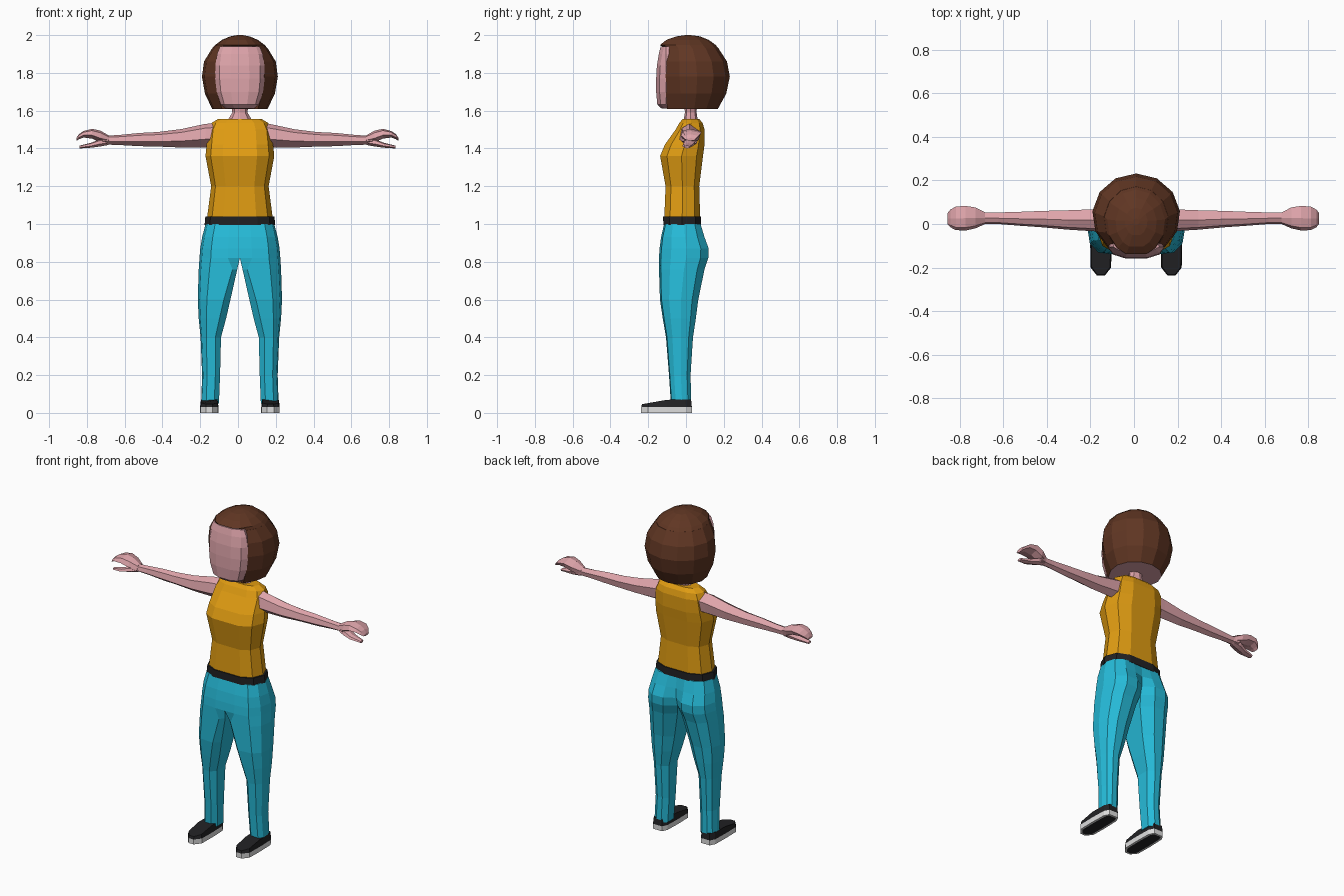
import bpy, bmesh, math

if "Cube" in bpy.data.objects:
    bpy.data.objects.remove(bpy.data.objects["Cube"])

CX = 0.01  # body centre line


def material(name, r, g, b):
    m = bpy.data.materials.new(name)
    lin = [((c / 255 + 0.055) / 1.055) ** 2.4 for c in (r, g, b)]
    m.diffuse_color = (*lin, 1)
    m.use_nodes = True
    m.node_tree.nodes["Principled BSDF"].inputs["Base Color"].default_value = m.diffuse_color
    return m


SKIN = material("skin", 222, 164, 170)
SHIRT = material("mustard", 224, 156, 18)
PANTS = material("turquoise", 38, 188, 218)
HAIR = material("brown", 96, 54, 35)
BLACK = material("black", 34, 34, 36)
WHITE = material("white", 222, 222, 222)


def loft(name, rings, mats, mirror=False, x=CX, paint=None):
    """Skin a list of equal-length point rings, cap both ends, optionally mirror."""
    bm = bmesh.new()
    vs = [[bm.verts.new(p) for p in ring] for ring in rings]
    n = len(rings[0])
    for a, b in zip(vs, vs[1:]):
        for i in range(n):
            j = (i + 1) % n
            bm.faces.new((a[i], a[j], b[j], b[i]))
    bm.faces.new(vs[0])
    bm.faces.new(vs[-1])
    if mirror:  # open the mesh along the centre seam
        seam = [f for f in bm.faces if all(abs(v.co.x) < 1e-4 for v in f.verts)]
        bmesh.ops.delete(bm, geom=seam, context='FACES')
    bmesh.ops.remove_doubles(bm, verts=bm.verts, dist=1e-5)
    bmesh.ops.recalc_face_normals(bm, faces=bm.faces)
    bm.normal_update()
    if paint:
        paint(bm)
    me = bpy.data.meshes.new(name)
    bm.to_mesh(me)
    bm.free()
    for m in mats:
        me.materials.append(m)
    ob = bpy.data.objects.new(name, me)
    ob.location.x = x
    bpy.context.collection.objects.link(ob)
    if mirror:
        mod = ob.modifiers.new("mirror", 'MIRROR')
        mod.merge_threshold = 0.0005
    return ob


def torso_ring(z, w, yf, yb):
    d = yb - yf
    half = [(.5, yf), (.85, yf + .16 * d), (1, yf + .5 * d), (.85, yb - .15 * d), (.45, yb)]
    pts = [(w * u, y, z) for u, y in half]
    return [(0, yf, z)] + pts + [(0, yb, z)] + [(-a, b, c) for a, b, c in reversed(pts)]


# Sleeveless top and belt
loft("top", [torso_ring(*r) for r in (
    (1.03, .174, -.115, .075), (1.2, .152, -.108, .07), (1.36, .182, -.137, .09),
    (1.42, .176, -.112, .098), (1.5, .167, -.055, .098), (1.535, .15, -.035, .088),
    (1.556, .115, -.018, .07))], [SHIRT])
loft("belt", [torso_ring(*r) for r in (
    (.995, .187, -.12, .08), (1.04, .183, -.121, .08))], [BLACK])


# Trousers: one leg and half of the hips, mirrored
def leg_ring(z, xi, xo, yf, yb, cf, cb):
    w, d = xo - xi, yb - yf
    return [(xi, yf + cf, z), (xi + max(cf, .3 * w * (cf == 0)), yf, z),
            (xo - .28 * w, yf + .04 * d, z), (xo - .06 * w, yf + .24 * d, z),
            (xo, yf + .55 * d, z), (xo - .1 * w, yb - .16 * d, z),
            (xo - .35 * w, yb, z), (xi + max(cb, .3 * w), yb, z), (xi, yb - cb, z)]


loft("trousers", [leg_ring(*r) for r in (
    (1.0, 0, .182, -.116, .077, 0, 0), (.93, 0, .2, -.132, .098, 0, .015),
    (.87, 0, .21, -.14, .12, 0, .04), (.82, 0, .214, -.143, .118, 0, .05),
    (.76, .014, .218, -.143, .098, .025, .05), (.6, .05, .223, -.138, .065, .035, .04),
    (.5, .073, .218, -.123, .052, .035, .035), (.4, .1, .208, -.106, .037, .03, .03),
    (.2, .105, .2, -.09, .024, .025, .025), (.05, .111, .205, -.08, .028, .025, .025))],
    [PANTS], mirror=True)


# Shoes: pointed outline, sole with a dark tread, sloping upper
def shoe_ring(height, s=1.0):
    half = [(.018, -.237), (.047, -.2), (.049, -.1), (.046, .0), (.03, .031)]
    full = half + [(-a, b) for a, b in reversed(half)]
    return [(.162 + a * s, -.1 + (b + .1) * (1 + (s - 1) * .3), height(b)) for a, b in full]


def paint_tread(bm):
    base = [f for f in bm.faces if f.normal.z < -.9]
    bmesh.ops.inset_region(bm, faces=base, thickness=.012)
    for f in base:
        f.material_index = 1


def upper_z(y):
    return .046 + .024 * min(1, max(0, (y + .237) / .14))


loft("shoe_sole", [shoe_ring(lambda y: 0), shoe_ring(lambda y: .03)],
     [WHITE, BLACK], mirror=True, paint=paint_tread)
loft("shoe_upper", [shoe_ring(lambda y: .03), shoe_ring(upper_z, .9)], [BLACK], mirror=True)


# Arms and hands: rings across x
def arm_ring(x, zb, zt, yf, yb):
    zm, ym, h, d = (zb + zt) / 2, (yf + yb) / 2, zt - zb, yb - yf
    return [(x, yf, zm - .15 * h), (x, yf + .12 * d, zt - .18 * h), (x, ym, zt),
            (x, yb, zm + .2 * h), (x, yb - .1 * d, zb + .2 * h), (x, ym, zb)]


loft("arm", [arm_ring(*r) for r in (
    (.1, 1.41, 1.535, -.03, .072), (.17, 1.405, 1.53, -.034, .068),
    (.3, 1.405, 1.502, -.026, .063), (.42, 1.41, 1.487, -.015, .06),
    (.52, 1.412, 1.482, -.008, .056), (.62, 1.418, 1.472, .0, .053),
    (.68, 1.42, 1.468, .0, .053), (.715, 1.415, 1.487, -.01, .063))],
    [SKIN], mirror=True, x=-.003)
loft("fingers", [arm_ring(*r) for r in (
    (.68, 1.43, 1.468, .0, .053), (.725, 1.432, 1.494, -.02, .076),
    (.77, 1.452, 1.504, -.03, .083), (.815, 1.458, 1.492, -.028, .08),
    (.84, 1.448, 1.475, -.015, .066), (.853, 1.44, 1.455, .0, .05))],
    [SKIN], mirror=True, x=-.003)
loft("thumb", [arm_ring(*r) for r in (
    (.69, 1.417, 1.45, .0, .05), (.73, 1.41, 1.448, -.015, .05),
    (.775, 1.404, 1.43, -.02, .035), (.837, 1.4, 1.415, -.01, .02))],
    [SKIN], mirror=True, x=-.003)

# Neck
loft("neck", [[(w * math.cos(k * math.pi / 4), .025 + d * math.sin(k * math.pi / 4), z)
               for k in range(8)] for z, w, d in (
    (1.53, .075, .04), (1.565, .055, .035), (1.59, .04, .031), (1.64, .046, .034))], [SKIN])


# Face: a shallow mask in front of the hair
def face_ring(z, w, yf):
    half = [(.38, yf), (.82, yf + .018), (1, -.105), (.9, -.06)]
    pts = [(w * u, y, z) for u, y in half]
    return pts + [(-a, b, c) for a, b, c in reversed(pts)]


loft("face", [face_ring(*r) for r in (
    (1.612, .075, -.13), (1.632, .1, -.152), (1.7, .123, -.158), (1.77, .131, -.158),
    (1.84, .13, -.154), (1.9, .121, -.144), (1.94, .105, -.134))], [SKIN])


# Bob haircut: elliptical rings, flattened at the front where the face sits
ANGLES = [-50 + 28 * k for k in range(11)] + [-110, -70]


def hair_ring(z, w, yf, yb, clip=None):
    ym, ry = (yf + yb) / 2, (yb - yf) / 2
    pts = []
    for a in ANGLES:
        c, s = math.cos(math.radians(a)), math.sin(math.radians(a))
        y = ym + ry * s
        if clip is not None and s < -.7:
            y = clip
        pts.append((w * c, y, z))
    return pts


def paint_underside(bm):
    for f in bm.faces:
        f.material_index = int(f.normal.z < -.9)


loft("hair", [hair_ring(*r) for r in (
    (1.608, .147, -.11, .168, -.1), (1.69, .186, -.14, .213, -.106),
    (1.78, .202, -.155, .232, -.108), (1.86, .191, -.15, .217, -.108),
    (1.93, .148, -.135, .172, -.106))], [HAIR, SKIN], paint=paint_underside)
# Crown with its short fringe
loft("hair_crown", [hair_ring(*r) for r in (
    (1.928, .149, -.135, .173, -.103), (1.947, .133, -.148, .158),
    (1.975, .095, -.11, .12), (1.993, .052, -.055, .075), (2.0, .015, -.005, .025))], [HAIR])
